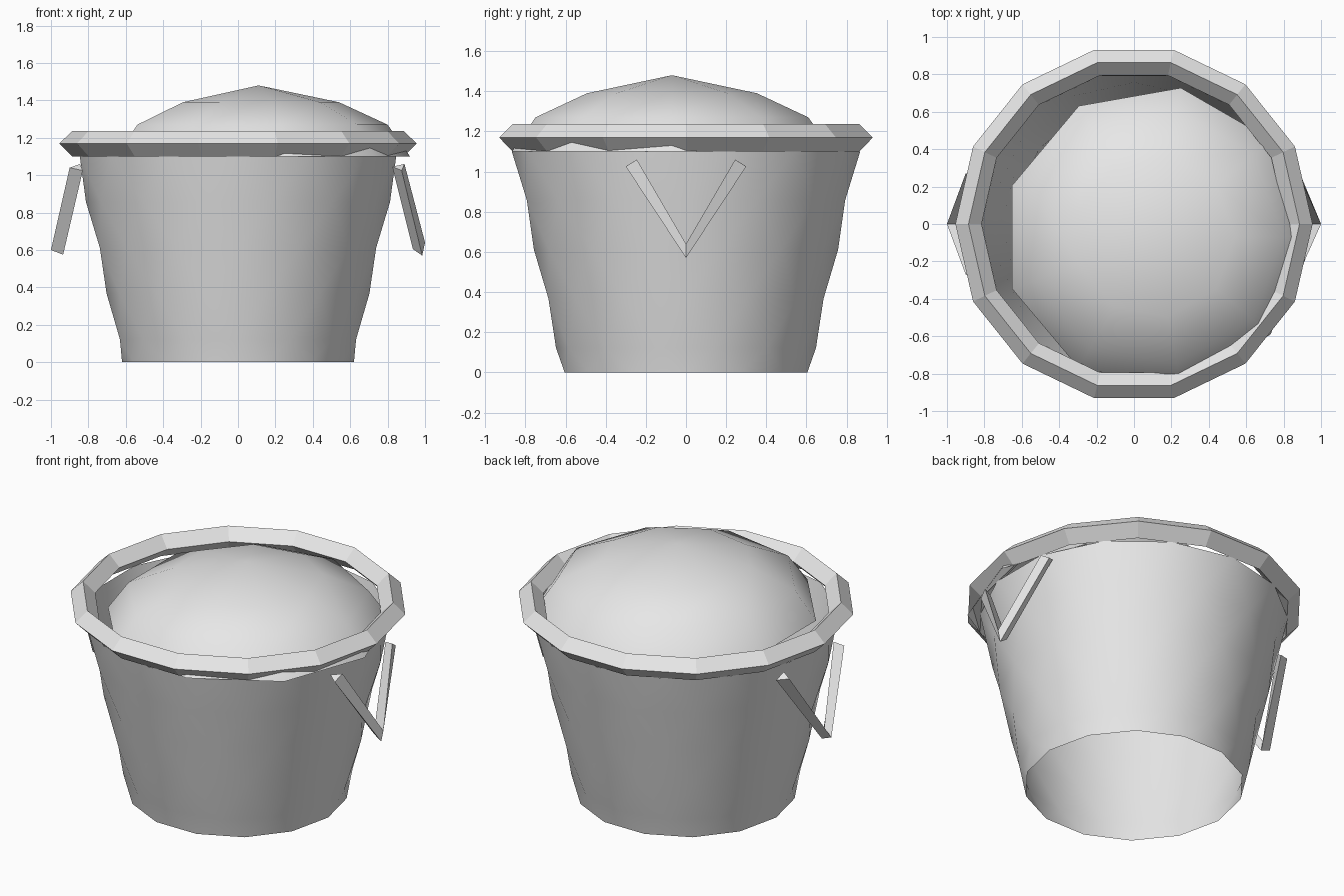
import bpy, math

if "Cube" in bpy.data.objects:
    bpy.data.objects.remove(bpy.data.objects["Cube"])

grey = bpy.data.materials.new("light grey")
grey.diffuse_color = (0.8, 0.8, 0.8, 1)
grey.use_nodes = True
grey.node_tree.nodes["Principled BSDF"].inputs["Base Color"].default_value = grey.diffuse_color


def make(name, verts, faces, smooth=False):
    me = bpy.data.meshes.new(name)
    me.from_pydata(verts, [], faces)
    me.materials.append(grey)
    for p in me.polygons:
        p.use_smooth = smooth
    me.update()
    ob = bpy.data.objects.new(name, me)
    bpy.context.collection.objects.link(ob)
    return ob


def ring(r, z, n, turn=0.0, cx=0.0, cy=0.0):
    return [(cx + r * math.cos(2 * math.pi * (i + turn) / n),
             cy + r * math.sin(2 * math.pi * (i + turn) / n), z) for i in range(n)]


N = 14

# bucket wall: open tapered shell, every other ring turned by half a step
levels = [0, 0.122, 0.367, 0.612, 0.857, 1.10]
verts, faces = [], []
for k, z in enumerate(levels):
    verts += ring(0.62 + 0.225 * z, z, N, 0.5 * (k % 2))
for k in range(len(levels) - 1):
    a, b = k * N, (k + 1) * N
    for i in range(N):
        j = (i + 1) % N
        if k % 2 == 0:   # upper ring is turned ahead
            faces += [(a + i, a + j, b + i), (a + j, b + j, b + i)]
        else:            # lower ring is turned ahead
            faces += [(a + i, b + j, b + i), (a + i, a + j, b + j)]
make("bucket_wall", verts, faces, True)

# rim: ring with a diamond cross-section
section = [(0.955, 1.17), (0.885, 1.237), (0.815, 1.17), (0.885, 1.10)]
verts, faces = [], []
for r, z in section:
    verts += ring(r, z, N)
for k in range(4):
    a, b = k * N, ((k + 1) % 4) * N
    for i in range(N):
        j = (i + 1) % N
        faces.append((a + i, a + j, b + j, b + i))
make("rim", verts, faces)

# filling: nine-sided dome, set off centre so it pokes out under the rim
M, cx, cy = 9, 0.11, -0.07
verts, faces = [], []
for r, z in [(0.81, 1.10), (0.69, 1.27), (0.43, 1.39)]:
    verts += ring(r, z, M, 0, cx, cy)
verts.append((cx, cy, 1.48))
for i in range(M):
    j = (i + 1) % M
    for a in (0, M):
        faces.append((a + i, a + j, a + M + j, a + M + i))
    faces.append((2 * M + i, 2 * M + j, 3 * M))
make("filling_dome", verts, faces, True)


# handles: V-shaped bars with a triangular section
def handle(name, low, tops):
    # low: (x, z) at the V point; tops: (x, y, z) at the bar end
    verts = [(x, -y, z) for x, y, z in tops]
    verts += [(x, 0, z) for x, z in low] + list(tops)
    faces = [(0, 1, 2), (8, 7, 6)]
    for a in (0, 3):
        for i in range(3):
            j = (i + 1) % 3
            faces.append((a + j, a + i, a + 3 + i, a + 3 + j))
    return make(name, verts, faces)


handle("right_handle", [(0.985, 0.57), (1.0, 0.64), (0.935, 0.605)],
       [(0.875, 0.30, 1.025), (0.89, 0.245, 1.06), (0.825, 0.27, 1.045)])
handle("left_handle", [(-1.0, 0.60), (-0.95, 0.64), (-0.935, 0.575)],
       [(-0.90, 0.27, 1.04), (-0.845, 0.245, 1.06), (-0.83, 0.30, 1.025)])

# consistent outward faces on the handles
import bmesh
for n in ("right_handle", "left_handle"):
    me = bpy.data.objects[n].data
    bm = bmesh.new()
    bm.from_mesh(me)
    bmesh.ops.recalc_face_normals(bm, faces=bm.faces)
    bm.to_mesh(me)
    bm.free()
